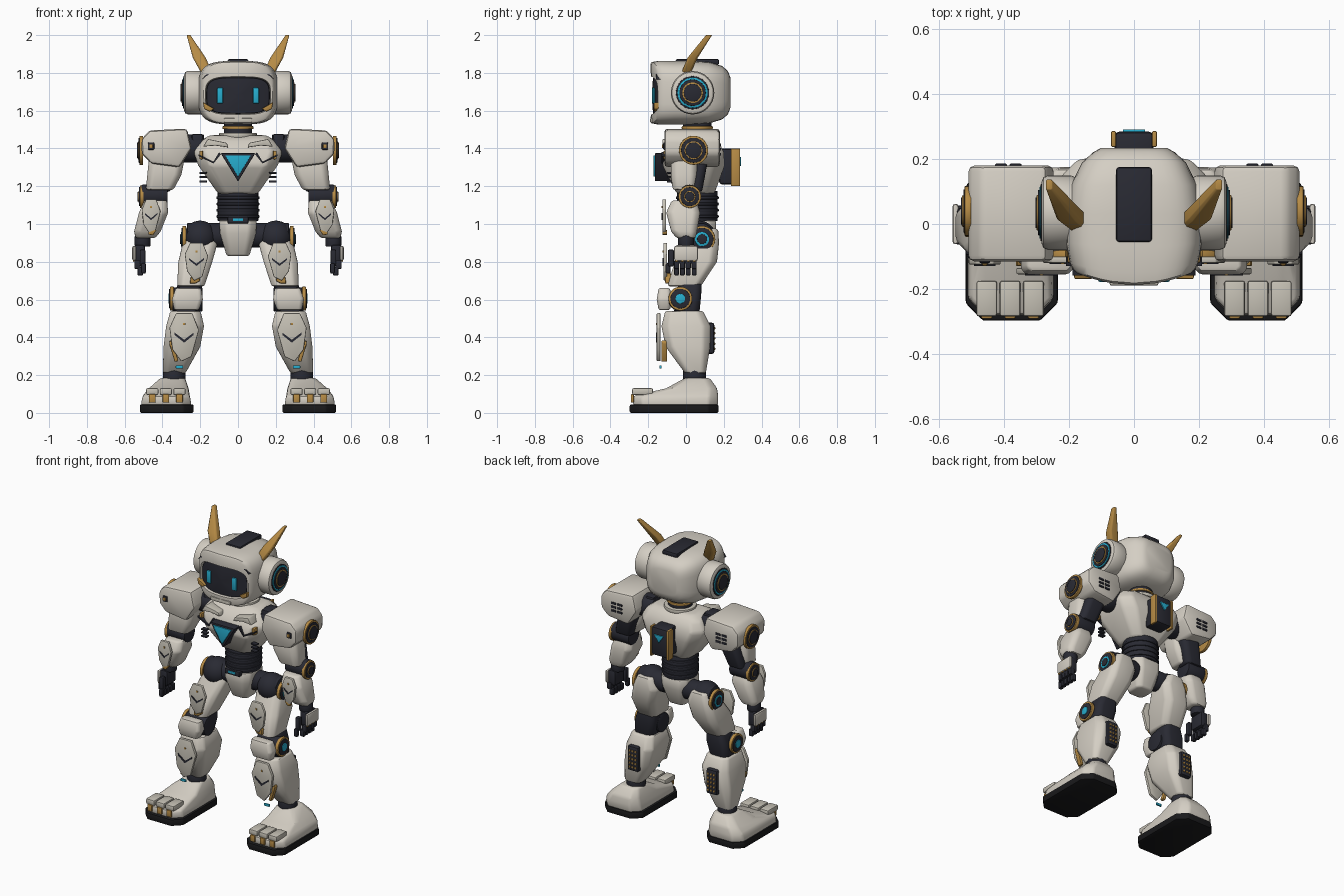
import bpy, bmesh, math
from mathutils import Matrix, Vector

default_cube = bpy.data.objects.get("Cube")
if default_cube:
    bpy.data.objects.remove(default_cube, do_unlink=True)


def material(name, *colour):
    mat = bpy.data.materials.new(name)
    mat.use_nodes = True
    mat.diffuse_color = (*colour, 1)
    shader = next(n for n in mat.node_tree.nodes if n.type == "BSDF_PRINCIPLED")
    shader.inputs["Base Color"].default_value = (*colour, 1)
    return mat


shell = material("warm white shell", .66, .62, .55)
panel = material("pale grey panel", .56, .53, .46)
dark = material("dark graphite", .022, .023, .033)
rubber = material("black rubber", .01, .01, .011)
gold = material("brushed gold", .47, .26, .06)
cyan = material("glowing cyan", .02, .42, .62)


def finish(name, bm, mat, bevel=0, pair=False):
    """Soften sharp edges, create the object and optionally mirror it."""
    bmesh.ops.recalc_face_normals(bm, faces=bm.faces)
    if bevel:
        sharp = [e for e in bm.edges if e.calc_face_angle(0) > .5]
        bmesh.ops.bevel(bm, geom=sharp, offset=bevel, segments=2, profile=.5,
                        affect="EDGES", clamp_overlap=True)
    mesh = bpy.data.meshes.new(name)
    bm.to_mesh(mesh)
    bm.free()
    mesh.materials.append(mat)
    mesh.shade_smooth()
    mesh.set_sharp_from_angle(angle=math.radians(35))
    obj = bpy.data.objects.new(name, mesh)
    bpy.context.collection.objects.link(obj)
    if pair:
        obj.modifiers.new("Mirror", "MIRROR").use_mirror_merge = False
    return obj


def skin(name, mat, rings, bevel=0, pair=False):
    """Join a series of equal point rings and cap both ends."""
    bm = bmesh.new()
    loops = [[bm.verts.new(p) for p in ring] for ring in rings]
    for low, high in zip(loops, loops[1:]):
        for i in range(len(low)):
            j = (i + 1) % len(low)
            bm.faces.new((low[i], low[j], high[j], high[i]))
    bm.faces.new(loops[0])
    bm.faces.new(loops[-1])
    return finish(name, bm, mat, bevel, pair)


def loft(name, mat, sections, bevel=.012, pair=True, chamfer=.38):
    """Stack chamfered rectangles given as z, centre x, centre y, half width, half depth."""
    rings = []
    for z, cx, cy, w, d in sections:
        c = chamfer * min(w, d)
        corners = [(w, d - c), (w - c, d), (c - w, d), (-w, d - c),
                   (-w, c - d), (c - w, -d), (w - c, -d), (w, c - d)]
        rings.append([(cx + x, cy + y, z) for x, y in corners])
    return skin(name, mat, rings, bevel, pair)


def box(name, mat, centre, size, bevel=.006, pair=True):
    bm = bmesh.new()
    matrix = Matrix.Translation(centre) @ Matrix.Diagonal((*size, 1))
    bmesh.ops.create_cube(bm, size=1, matrix=matrix)
    return finish(name, bm, mat, bevel, pair)


def prism(name, mat, points, front, back, bevel=.005, pair=True):
    """Extrude an outline of x and z points along y."""
    return skin(name, mat, [[(x, y, z) for x, z in points] for y in (front, back)], bevel, pair)


def cylinder(name, mat, centre, radius, depth, axis="X", bevel=.006, pair=True):
    bm = bmesh.new()
    turn = Matrix.Rotation(math.pi / 2, 4, "Y") if axis == "X" else Matrix()
    bmesh.ops.create_cone(bm, cap_ends=True, segments=32, radius1=radius, radius2=radius,
                          depth=depth, matrix=Matrix.Translation(centre) @ turn)
    return finish(name, bm, mat, bevel, pair)


def joint_cap(name, centre, *discs):
    """Concentric discs, each standing slightly further out along x."""
    for i, (mat, radius) in enumerate(discs):
        place = Vector(centre) + Vector((i * .004, 0, 0))
        cylinder(f"{name}_disc_{i}", mat, place, radius, .02, bevel=.002)


def armour(name, x, z, w, h, y):
    """Floating shield plate with a chevron line and a small bolt."""
    shield = [(-.55, 1), (.55, 1), (1, .4), (.8, -.5), (.2, -1), (-.5, -.8), (-1, .3)]
    prism(name + "_plate", panel, [(x + w * a, z + h * b) for a, b in shield], y, y + .02)
    chevron = [(-.65, .2), (0, -.1), (.65, .2), (.65, .1), (0, -.22), (-.65, .1)]
    prism(name + "_chevron", dark, [(x + w * a, z + h * b) for a, b in chevron], y - .004, y + .002, 0)
    box(name + "_bolt", gold, (x, y, z + h * .55), (.012, .008, .012), .003)


# Head: rounded rings with a bowed face opening
def oval(y, w, cz, h, bow=0):
    ring = []
    for i in range(40):
        a = math.tau * i / 40
        x, z = [r * math.copysign(abs(t) ** .55, t) for r, t in ((w, math.cos(a)), (h, math.sin(a)))]
        ring.append((x, y + bow * x * x, cz + z))
    return ring


mid = 1.695
skin("head_shell", shell, [
    oval(.235, .1, mid, .08), oval(.222, .125, mid, .115), oval(.19, .16, mid, .142),
    oval(.12, .195, mid, .163), oval(.03, .21, mid, .168), oval(-.07, .21, mid, .168, .3),
    oval(-.15, .198, mid, .168, .8), oval(-.182, .19, mid, .162, 1.2), oval(-.188, .182, mid, .152, 1.2),
    oval(-.186, .173, 1.68, .1, 1.2), oval(-.15, .168, 1.68, .096, 1.2)])
skin("visor", dark, [oval(y, .17 * s, 1.68, .097 * s, 1.2)
                     for y, s in ((-.15, 1), (-.174, .97), (-.178, .6), (-.18, .1))])
box("eyes", cyan, (.095, -.172, 1.68), (.032, .014, .085), .012)
prism("cheek_accents", gold, [(.125, 1.61), (.185, 1.645), (.18, 1.61), (.15, 1.595)], -.17, -.12)
box("chin_panel", panel, (0, -.182, 1.548), (.15, .016, .025), pair=False)
prism("brow_lines", dark, [(.12, 1.805), (.17, 1.79), (.19, 1.765), (.17, 1.782)], -.158, -.13, 0)
box("head_crest", dark, (0, .06, 1.858), (.11, .23, .03), .008, False)
cylinder("ear_pods", shell, (.23, .035, mid), .115, .11, bevel=.02)
joint_cap("ear", (.278, .035, mid), (dark, .088), (cyan, .08), (dark, .07), (gold, .055), (dark, .047))
loft("horns", gold, [(1.8, .165, 0, .03, .025), (1.88, .205, .035, .034, .027),
                     (2, .262, .122, .01, .016)], .004)

# Neck and chest
cylinder("neck", dark, (0, .06, 1.49), .075, .1, "Z", pair=False)
cylinder("neck_ring", gold, (0, .06, 1.51), .083, .016, "Z", pair=False)
cylinder("collar", panel, (0, .06, 1.47), .1, .025, "Z", pair=False)
loft("chest", shell, [(1.47, 0, .06, .15, .08), (1.44, 0, .055, .2, .12), (1.38, 0, .045, .235, .155),
                      (1.31, 0, .04, .21, .165), (1.16, 0, .05, .105, .1)], .02, False)
prism("chest_plates", panel, [(.05, 1.405), (.06, 1.43), (.16, 1.45), (.185, 1.41), (.12, 1.415)], -.125, -.04)
prism("core_frame", dark, [(-.092, 1.375), (.092, 1.375), (0, 1.225)], -.165, -.06, pair=False)
prism("core_light", cyan, [(-.068, 1.362), (.068, 1.362), (0, 1.25)], -.172, -.16, .002, False)
prism("chest_seams", dark, [(.1, 1.38), (.13, 1.33), (.21, 1.37), (.21, 1.36), (.13, 1.32), (.09, 1.37)],
      -.13, -.1, 0)
box("collar_accents", gold, (.195, -.1, 1.365), (.02, .04, .045))
for i in range(3):
    box(f"chest_vents_{i}", dark, (.185, -.085, 1.225 + i * .023), (.04, .03, .01), .002)

# Back pack
box("back_pack", dark, (0, .23, 1.305), (.12, .11, .19), .015, False)
box("back_pack_bars", gold, (.063, .262, 1.3), (.016, .05, .2))
prism("back_light", cyan, [(-.035, 1.355), (.035, 1.355), (0, 1.305)], .28, .292, .002, False)

# Waist and pelvis
cylinder("waist", dark, (0, .06, 1.095), .108, .16, "Z", pair=False)
for i in range(4):
    cylinder(f"waist_rib_{i}", dark, (0, .06, 1.04 + i * .033), .114, .016, "Z", pair=False)
loft("pelvis", shell, [(1.02, 0, .06, .1, .1), (.95, 0, .06, .095, .1), (.83, 0, .06, .06, .06)],
     pair=False)
box("buckle", dark, (0, -.045, 1.02), (.11, .04, .035), pair=False)
box("buckle_light", cyan, (0, -.066, 1.022), (.055, .01, .014), .003, False)

# Shoulders
cylinder("shoulder_axles", dark, (.24, .04, 1.4), .075, .12)
box("shoulder_blocks", dark, (.215, .03, 1.44), (.06, .1, .075), .01)
prism("shoulder_pads", shell, [(.27, 1.505), (.47, 1.495), (.51, 1.45), (.51, 1.37), (.46, 1.32),
                               (.31, 1.3), (.245, 1.4)], -.115, .18, .018)
joint_cap("shoulder", (.512, .04, 1.39), (gold, .077), (dark, .066), (gold, .048), (dark, .042))
box("pad_bolt_bases", dark, (.46, -.115, 1.412), (.034, .012, .04), .008)
box("pad_bolts", gold, (.46, -.122, 1.412), (.018, .01, .02), .004)
for column in (.365, .41):
    for row in range(3):
        box("pad_vents", dark, (column, .18, 1.37 + row * .025), (.036, .012, .014), .003)

# Arms
loft("upper_arm_cores", dark, [(1.36, .36, .06, .07, .06), (1.17, .42, .03, .06, .055)])
loft("upper_arms", shell, [(1.36, .375, -.01, .095, .07), (1.26, .39, -.01, .09, .07),
                           (1.18, .415, -.01, .073, .06)])
cylinder("elbows", dark, (.442, .02, 1.15), .058, .14)
joint_cap("elbow", (.51, .02, 1.145), (gold, .06), (dark, .05), (gold, .03), (dark, .025))
loft("forearms", shell, [(1.125, .435, -.01, .06, .065), (1.06, .447, -.015, .077, .09),
                         (.96, .48, -.01, .07, .068), (.925, .49, 0, .052, .05)])
armour("forearm", .46, 1.04, .05, .09, -.125)
prism("forearm_accents", gold, [(.43, .97), (.475, .965), (.475, .945), (.45, .94)], -.125, -.1)

# Hands
cylinder("wrists", dark, (.505, 0, .91), .042, .06, "Z")
box("palms", dark, (.52, 0, .84), (.055, .1, .1), .012)
box("hand_guards", shell, (.55, 0, .845), (.02, .125, .08), .01)
for i in range(4):
    y = -.05 + i * .031
    box(f"finger_knuckles_{i}", dark, (.532, y, .785), (.034, .027, .045), .006)
    box(f"finger_tips_{i}", dark, (.517, y, .75), (.03, .025, .045), .006)
    box(f"knuckle_studs_{i}", gold, (.552, y, .806), (.01, .014, .012), .003)
box("thumbs", dark, (.505, -.08, .82), (.03, .032, .09), .008)
box("thumb_tips", dark, (.5, -.095, .765), (.026, .026, .055), .008)

# Hips and thighs
cylinder("hip_axles", dark, (.17, .08, .94), .065, .2)
bm = bmesh.new()
bmesh.ops.create_uvsphere(bm, u_segments=24, v_segments=16, radius=.088,
                          matrix=Matrix.Translation((.2, .07, .93)))
finish("hip_balls", bm, dark, pair=True)
loft("thighs", shell, [(.975, .2, .1, .055, .07), (.9, .2, .09, .092, .085),
                       (.8, .226, .052, .09, .112), (.67, .25, -.01, .072, .088)])
joint_cap("hip", (.285, .085, .92), (gold, .07), (dark, .06), (cyan, .038), (dark, .026))
armour("thigh", .22, .8, .062, .1, -.12)
prism("thigh_accents", gold, [(.2, .7), (.21, .745), (.25, .72), (.255, .685), (.225, .685)], -.11, -.08)

# Knees
loft("knee_backs", dark, [(.71, .25, .02, .06, .065), (.62, .265, .02, .075, .06), (.52, .28, 0, .07, .07)])
cylinder("knee_axles", dark, (.268, -.03, .6), .063, .16)
loft("knee_pads", shell, [(.545, .272, -.115, .065, .03), (.6, .268, -.115, .082, .04),
                          (.66, .262, -.115, .068, .03)])
joint_cap("knee", (.35, -.03, .605), (gold, .063), (dark, .052), (cyan, .026))

# Shins
loft("shins", shell, [(.54, .278, -.01, .08, .1), (.46, .28, 0, .1, .13),
                      (.35, .297, .01, .097, .118), (.21, .338, .05, .06, .055)])
armour("shin", .285, .4, .078, .128, -.155)
prism("shin_accents", gold, [(.36, .385), (.365, .37), (.335, .27), (.315, .275), (.345, .37)], -.13, -.1)
box("shin_lights", cyan, (.31, -.135, .243), (.04, .012, .016), .003)
box("calf_packs", dark, (.292, .125, .395), (.08, .05, .165), .012)
for column in range(3):
    for row in range(5):
        box("calf_studs", gold, (.27 + column * .022, .15, .34 + row * .027), (.013, .01, .013), .003)

# Feet
cylinder("ankles", dark, (.338, .045, .19), .06, .08, "Z")
loft("soles", rubber, [(0, .377, -.063, .142, .235), (.045, .377, -.063, .142, .235)], .008)
loft("feet", shell, [(.04, .38, -.055, .134, .225), (.09, .38, -.055, .125, .225),
                     (.13, .367, .03, .105, .135), (.185, .345, .06, .065, .065)])
for i in range(3):
    x = .31 + i * .072
    box(f"toe_plates_{i}", panel, (x, -.23, .113), (.064, .11, .036), .008)
    box(f"toe_tips_{i}", gold, (x, -.284, .077), (.035, .016, .045), .005)
